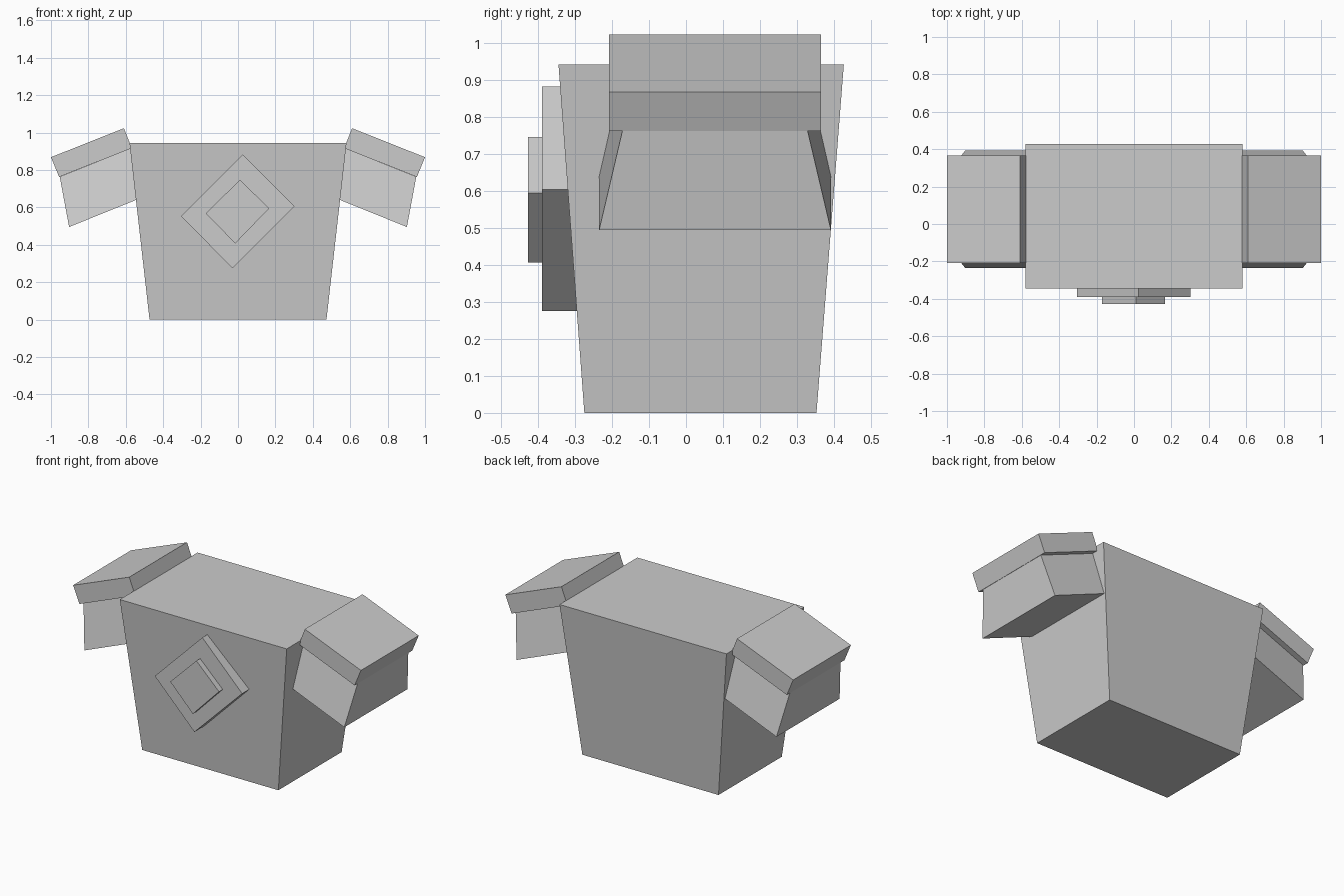
import bpy
import bmesh

cube = bpy.data.objects.get("Cube")
if cube:
    bpy.data.objects.remove(cube, do_unlink=True)

grey = bpy.data.materials.new("plain grey")
grey.use_nodes = True
colour = (0.6, 0.6, 0.6, 1)
grey.diffuse_color = colour
grey.node_tree.nodes["Principled BSDF"].inputs["Base Color"].default_value = colour


def loft(name, start, end):
    """Closed flat-faced solid between two matching outlines."""
    bm = bmesh.new()
    a = [bm.verts.new(p) for p in start]
    b = [bm.verts.new(p) for p in end]
    bm.faces.new(a)
    bm.faces.new(b)
    for i in range(len(a)):
        j = (i + 1) % len(a)
        bm.faces.new((a[i], a[j], b[j], b[i]))
    bmesh.ops.recalc_face_normals(bm, faces=bm.faces)
    mesh = bpy.data.meshes.new(name)
    bm.to_mesh(mesh)
    bm.free()
    mesh.materials.append(grey)
    obj = bpy.data.objects.new(name, mesh)
    bpy.context.collection.objects.link(obj)
    return obj


def rectangle(x, y0, y1, z):
    return [(-x, y0, z), (x, y0, z), (x, y1, z), (-x, y1, z)]


def prism(name, profile, y0, y1):
    """Front outline of (x, z) points extruded along y."""
    return loft(name, [(x, y0, z) for x, z in profile],
                [(x, y1, z) for x, z in profile])


def sloped_strip(inner, outer, y0, y1):
    """Four-point ring running from an inner to an outer (x, z) point."""
    return [(x, y, z) for (x, z), y in
            ((inner, y0), (outer, y0), (outer, y1), (inner, y1))]


# Tapered torso
loft("torso", rectangle(0.473, -0.275, 0.353, 0), rectangle(0.58, -0.345, 0.427, 0.943))

# Stacked, slightly tilted chest plates
prism("chest_plate", [(0.025, 0.883), (0.302, 0.605), (-0.03, 0.275), (-0.305, 0.553)],
      -0.39, -0.24)
prism("chest_plate_centre", [(0.01, 0.747), (0.167, 0.595), (-0.015, 0.407), (-0.172, 0.568)],
      -0.427, -0.35)

# Shoulder pads and flared sleeves, one per side
for side, s in (("left", 1), ("right", -1)):
    pad = [(0.61, 1.023), (1.0, 0.868), (0.956, 0.762), (0.568, 0.917)]
    prism(side + "_shoulder_pad", [(s * x, z) for x, z in pad], -0.208, 0.365)
    loft(side + "_sleeve",
         sloped_strip((s * 0.53, 0.932), (s * 0.953, 0.763), -0.172, 0.329),
         sloped_strip((s * 0.49, 0.662), (s * 0.903, 0.495), -0.235, 0.392))
